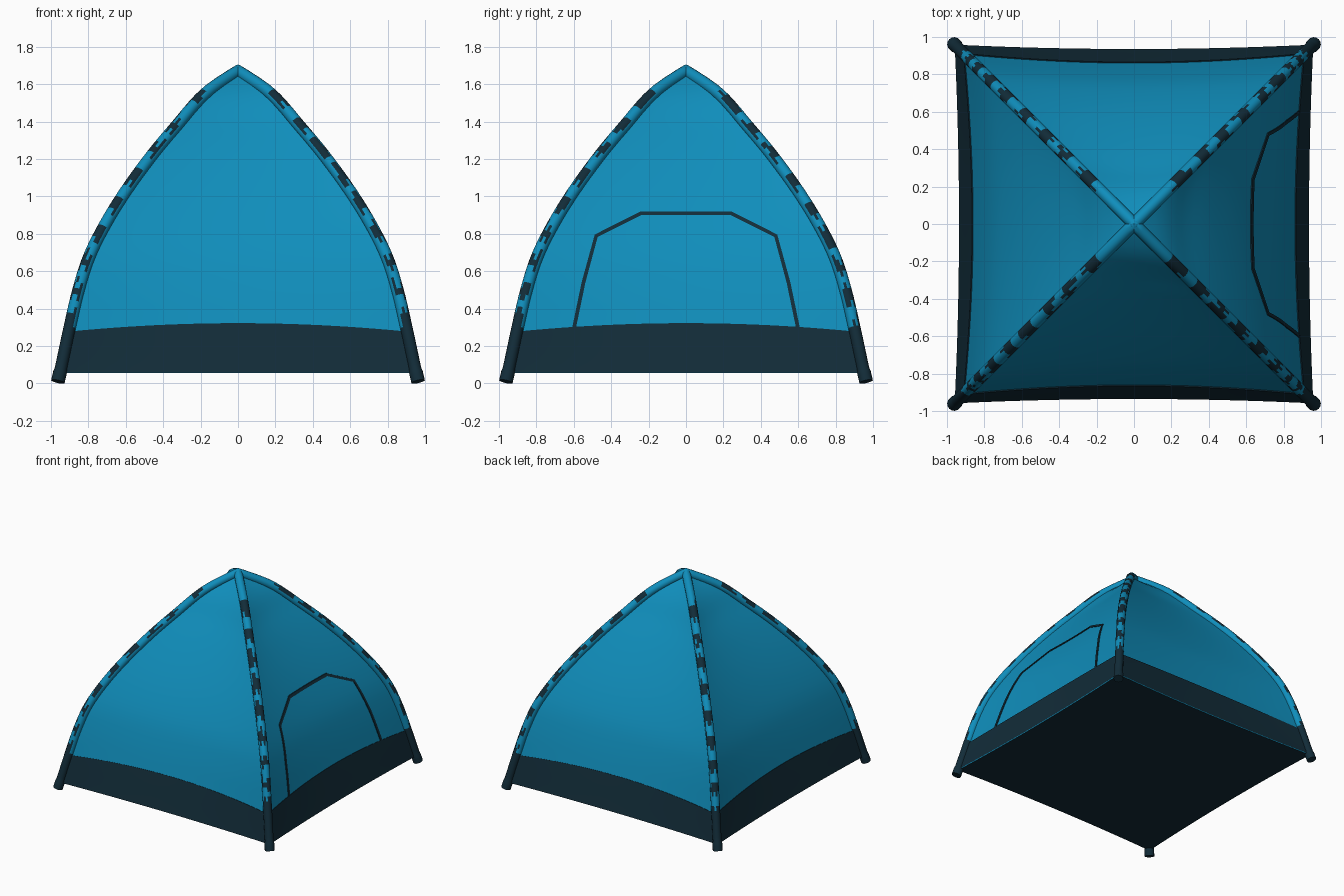
import bpy, bmesh, math, random
from mathutils import Vector, Matrix

if "Cube" in bpy.data.objects:
    bpy.data.objects.remove(bpy.data.objects["Cube"])

random.seed(4)

def material(name, rgb):
    m = bpy.data.materials.new(name)
    m.diffuse_color = (*rgb, 1)
    m.use_nodes = True
    m.node_tree.nodes["Principled BSDF"].inputs["Base Color"].default_value = m.diffuse_color
    return m

BLUE = material("blue_fabric", (0.005, 0.27, 0.50))
DARK = material("dark_fabric", (0.006, 0.025, 0.04))

# Ridge profile: half-width against height, smoothed with Catmull-Rom
KEYS = [(0.963, 0.01), (0.947, 0.08), (0.90, 0.30), (0.853, 0.50), (0.795, 0.68),
        (0.705, 0.86), (0.592, 1.04), (0.46, 1.22), (0.335, 1.37), (0.18, 1.545), (0, 1.672)]

def smooth(keys, n=6):
    k = [Vector(p) for p in keys]
    k = [2 * k[0] - k[1]] + k + [2 * k[-1] - k[-2]]
    out = []
    for a, b, c, d in zip(k, k[1:], k[2:], k[3:]):
        for i in range(n):
            t = i / n
            out.append(0.5 * (2*b + (c-a)*t + (2*a-5*b+4*c-d)*t*t + (3*b-a-3*c+d)*t**3))
    return out + [k[-2]]

RIDGE = smooth(KEYS)

def half_width(z):
    for a, b in zip(RIDGE, RIDGE[1:]):
        if z <= b.y:
            return a.x + (b.x - a.x) * (z - a.y) / (b.y - a.y)
    return 0.0

# Point on the +x wall; s runs -1..1 from ridge to ridge, walls sag inward
def wall(s, z, out=0.0):
    r = half_width(z)
    sag = 0.02 + 0.028 * math.sin(math.pi * min(1, z / 1.672))
    sag *= min(1, r / 0.3)
    return Vector((r - sag * (1 - s * s) + out, r * s, z + out * 0.4))

def finish(name, bm, mats):
    bmesh.ops.remove_doubles(bm, verts=bm.verts, dist=0.0004)
    bmesh.ops.recalc_face_normals(bm, faces=bm.faces)
    me = bpy.data.meshes.new(name)
    bm.to_mesh(me)
    bm.free()
    for m in mats:
        me.materials.append(m)
    ob = bpy.data.objects.new(name, me)
    bpy.context.collection.objects.link(ob)
    bpy.context.view_layer.objects.active = ob
    ob.select_set(True)
    bpy.ops.object.shade_smooth_by_angle(angle=math.radians(40))
    ob.select_set(False)
    return ob

def grid(bm, rows, turn):
    rot = Matrix.Rotation(turn, 3, 'Z')
    vs = [[bm.verts.new(rot @ p) for p in row] for row in rows]
    for r0, r1 in zip(vs, vs[1:]):
        for i in range(len(r0) - 1):
            bm.faces.new((r0[i], r0[i+1], r1[i+1], r1[i]))

S = [i / 12 - 1 for i in range(25)]
BOTTOM = 0.055

# Four walls and four skirt bands
for k, side in enumerate(("right", "back", "left", "front")):
    turn = k * math.pi / 2
    bm = bmesh.new()
    heights = [BOTTOM + (1.672 - BOTTOM) * i / 40 for i in range(41)]
    grid(bm, [[wall(s, z) for s in S] for z in heights], turn)
    finish(side + "_wall", bm, [BLUE])

    bm = bmesh.new()
    rows = []
    for i in range(9):
        t = i / 8
        rows.append([wall(s, BOTTOM + t * (0.265 - 0.045 * s * s), 0.006) for s in S])
    inner = [[wall(s, 0.32 - 0.045 * s * s) for s in S]]
    grid(bm, rows + inner, turn)
    finish(side + "_skirt", bm, [DARK])

# Floor sheet
bm = bmesh.new()
outline = []
for k in range(4):
    rot = Matrix.Rotation(k * math.pi / 2, 3, 'Z')
    outline += [bm.verts.new(rot @ wall(s, BOTTOM)) for s in S[:-1]]
centre = bm.verts.new((0, 0, BOTTOM))
for a, b in zip(outline, outline[1:] + outline[:1]):
    bm.faces.new((centre, b, a))
finish("floor", bm, [DARK])

# Crossed poles: each arch runs corner to corner, mottled along the outer face
SIDES = 14
def pole(name, angle):
    d = Vector((math.cos(angle), math.sin(angle), 0))
    b = Vector((-d.y, d.x, 0))
    half = [(p.x * math.sqrt(2), p.y) for p in RIDGE]
    path = [Vector(p) for p in half + [(-x, z) for x, z in half[-2::-1]]]
    bm = bmesh.new()
    rings = []
    for i, p in enumerate(path):
        t = path[min(i + 1, len(path) - 1)] - path[max(i - 1, 0)]
        t.normalize()
        n = d * t.y + Vector((0, 0, -t.x))
        if n.z < 0:
            n = -n
        rad = 0.037 if p.y < 0.07 else 0.033
        c = d * p.x + Vector((0, 0, p.y))
        rings.append([bm.verts.new(c + rad * (math.cos(a) * n + math.sin(a) * b))
                      for a in (2 * math.pi * j / SIDES for j in range(SIDES))])
    for i, (r0, r1) in enumerate(zip(rings, rings[1:])):
        z = (path[i].y + path[i+1].y) / 2
        for j in range(SIDES):
            q = (j + 1) % SIDES
            f = bm.faces.new((r0[j], r0[q], r1[q], r1[j]))
            outer = math.cos(2 * math.pi * (j + 0.5) / SIDES) > 0.1
            patch = math.sin(i * 1.25) + random.uniform(-0.9, 0.9) > 0
            f.material_index = int(z < 0.285 or (z < 1.54 and outer and patch))
    for ring in (rings[0], rings[-1]):
        bm.faces.new(ring).material_index = 1
    finish(name, bm, [BLUE, DARK])

pole("pole_arch_a", math.pi / 4)
pole("pole_arch_b", 3 * math.pi / 4)

# Door seam on the right wall
DOOR = [(-0.60, 0.29), (-0.548, 0.54), (-0.48, 0.79), (-0.24, 0.91),
        (0.24, 0.91), (0.48, 0.79), (0.548, 0.54), (0.60, 0.29)]
bm = bmesh.new()
pts = [Vector(p) for p in DOOR]
miters = []
for i in range(len(pts)):
    a = (pts[i] - pts[max(i-1, 0)]).normalized()
    c = (pts[min(i+1, len(pts)-1)] - pts[i]).normalized()
    t = (a + c).normalized()
    miters.append(Vector((-t.y, t.x)))
lines = []
for off in (-0.01, 0.01):
    edge = [p + m * off for p, m in zip(pts, miters)]
    line = []
    for p, q in zip(edge, edge[1:]):
        line += [p.lerp(q, i / 8) for i in range(8)]
    lines.append(line + [edge[-1]])
def on_wall(p, out):
    return wall(p.x / half_width(p.y), p.y, out) - Vector((0, 0, out * 0.4))
grid(bm, [[on_wall(p, o) for p in lines[e]] for e, o in ((0, 0), (0, 0.006), (1, 0.006), (1, 0))], 0)
finish("door_seam", bm, [DARK])
